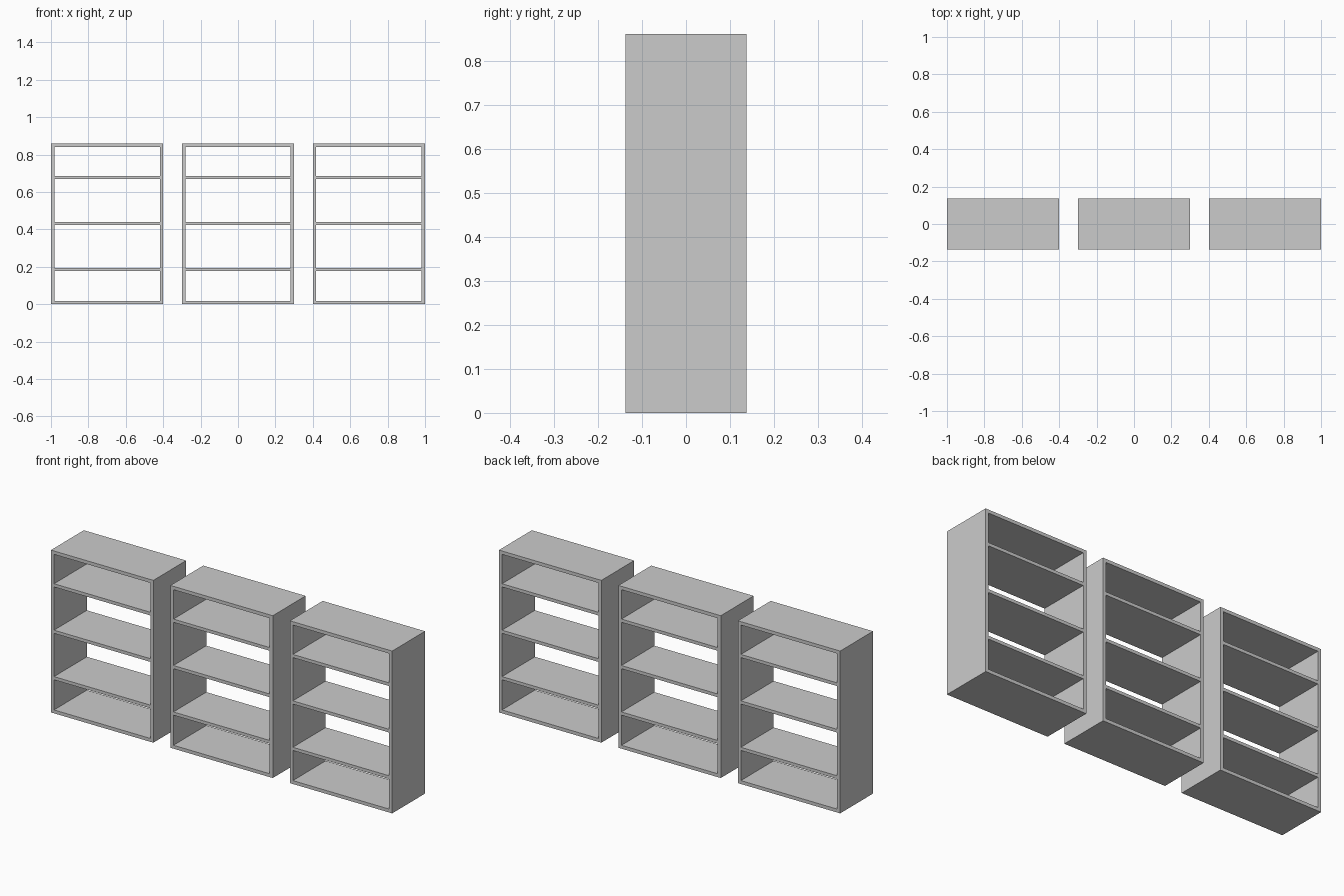
import bpy

if "Cube" in bpy.data.objects:
    bpy.data.objects.remove(bpy.data.objects["Cube"])

W, D, H, T = 0.6, 0.275, 0.86, 0.018   # case width, depth, height, board thickness


def board(name, size, loc):
    bpy.ops.mesh.primitive_cube_add(size=1, location=loc)
    ob = bpy.context.object
    ob.name = name
    ob.scale = size
    bpy.ops.object.transform_apply(location=False, rotation=False, scale=True)
    return ob


def bookcase(label, cx):
    inner = W - 2 * T
    # Full-height side panels
    for side, s in (("left", -1), ("right", 1)):
        board(f"{label}_{side}_panel", (T, D, H), (cx + s * (W - T) / 2, 0, H / 2))
    # Top and bottom boards between the sides
    board(f"{label}_bottom_board", (inner, D, T), (cx, 0, T / 2))
    board(f"{label}_top_board", (inner, D, T), (cx, 0, H - T / 2))
    # Three shelves, open at the back
    for i, z in enumerate((0.186, 0.432, 0.678)):
        board(f"{label}_shelf_{i + 1}", (inner, D, 0.017), (cx, 0, z))


# Row of three identical bookcases
for label, cx in (("left_case", -0.7), ("middle_case", 0), ("right_case", 0.7)):
    bookcase(label, cx)
